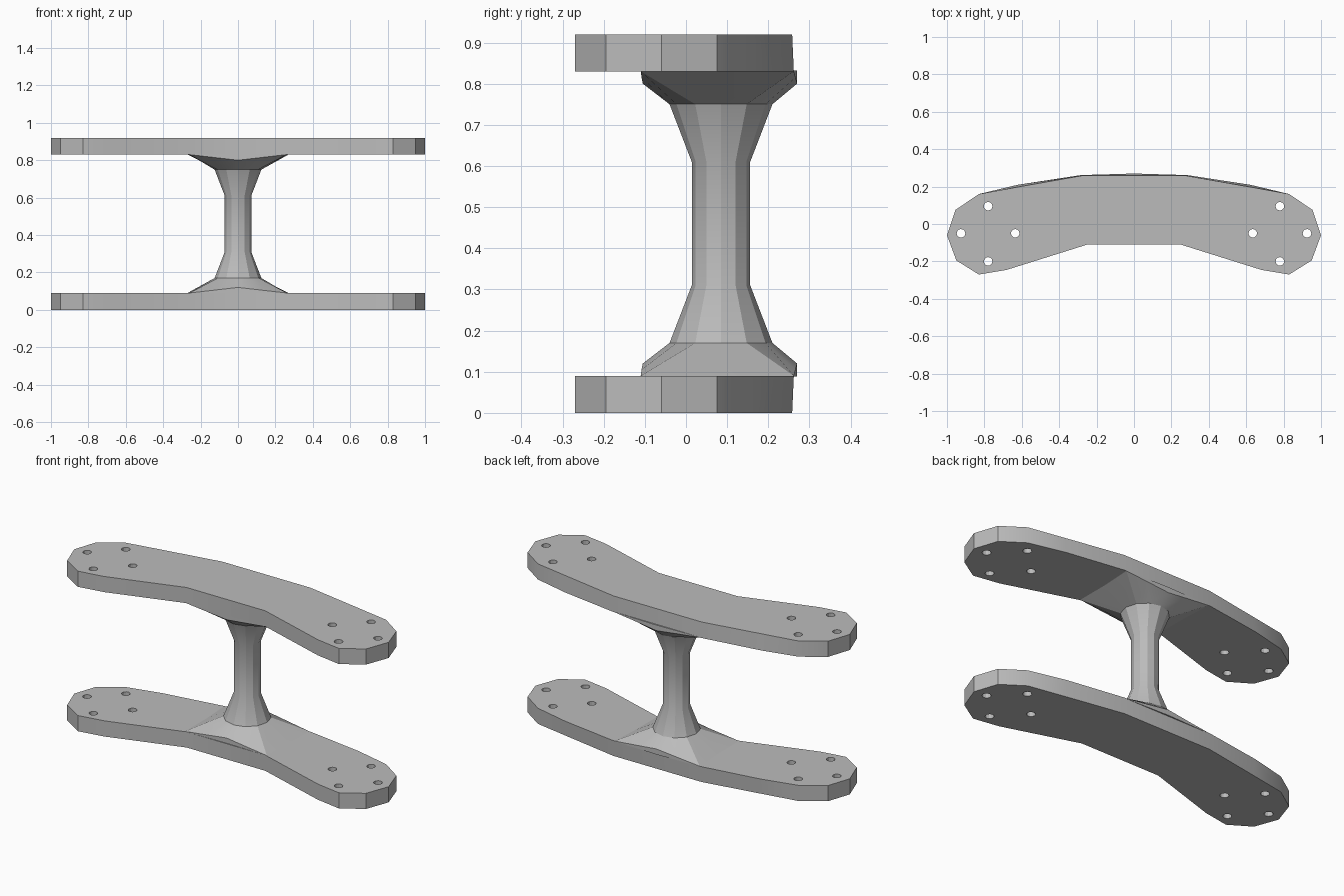
import bpy, bmesh
from math import sin, cos, pi, radians

cube = bpy.data.objects.get("Cube")
if cube:
    bpy.data.objects.remove(cube)

HEIGHT, THICK, AXIS_Y = 0.92, 0.09, 0.085

grey = bpy.data.materials.new("plain grey")
grey.use_nodes = True
grey.diffuse_color = (0.5, 0.5, 0.5, 1)
grey.node_tree.nodes["Principled BSDF"].inputs["Base Color"].default_value = grey.diffuse_color


def finish(name, bm):
    """Turn a bmesh into a shaded object."""
    bmesh.ops.recalc_face_normals(bm, faces=bm.faces)
    mesh = bpy.data.meshes.new(name)
    bm.to_mesh(mesh)
    bm.free()
    mesh.materials.append(grey)
    obj = bpy.data.objects.new(name, mesh)
    bpy.context.collection.objects.link(obj)
    bpy.ops.object.select_all(action='DESELECT')
    obj.select_set(True)
    bpy.context.view_layer.objects.active = obj
    bpy.ops.object.shade_smooth_by_angle(angle=radians(25))


def mirrored(half):
    return half + [(-x, y) for x, y in reversed(half)]


# Half outlines, front to back: the back edge bulges on the inner face
tip = [(0.25, -0.11), (0.68, -0.245), (0.83, -0.27), (0.95, -0.195),
       (1.0, -0.06), (0.955, 0.075), (0.83, 0.16)]
outer = mirrored(tip + [(0.62, 0.198), (0.28, 0.258)])
inner = mirrored(tip + [(0.62, 0.21), (0.28, 0.262)])


def hole(cx, cy, r=0.023, n=12):
    return [(cx + r * cos(2 * pi * i / n), cy + r * sin(2 * pi * i / n)) for i in range(n)]


holes = [hole(s * x, y) for s in (1, -1)
         for x, y in ((0.78, 0.095), (0.78, -0.2), (0.925, -0.05), (0.635, -0.05))]


def plate(name, z_outer, z_inner):
    """Curved plate with bolt holes, filled on both faces."""
    bm = bmesh.new()
    sides = []
    for z, outline in ((z_outer, outer), (z_inner, inner)):
        loops, edges = [], []
        for pts in [outline] + holes:
            vs = [bm.verts.new((x, y, z)) for x, y in pts]
            edges += [bm.edges.new((vs[i - 1], vs[i])) for i in range(len(vs))]
            loops.append(vs)
        bmesh.ops.triangle_fill(bm, edges=edges, use_beauty=True)
        sides.append(loops)
    for a, b in zip(*sides):
        for i in range(len(a)):
            bm.faces.new((a[i - 1], a[i], b[i], b[i - 1]))
    finish(name, bm)


plate("lower_plate", 0, THICK)
plate("upper_plate", HEIGHT, HEIGHT - THICK)


def ring(r, z, n=12):
    return [(r * cos(2 * pi * i / n), AXIS_Y + r * sin(2 * pi * i / n), z) for i in range(n)]


# Foot rim: lies on the plate at the sides, rises at the front and back edges
quarter_back = [(0.26, AXIS_Y, 0.09), (0.27, 0.262, 0.09), (0.13, 0.266, 0.105), (0, 0.27, 0.12)]
quarter_front = [(0, -0.105, 0.12), (0.13, -0.108, 0.105), (0.26, -0.11, 0.09)]
rim = (quarter_back + [(-x, y, z) for x, y, z in quarter_back[2::-1]]
       + [(-x, y, z) for x, y, z in quarter_front[:0:-1]] + quarter_front)
base = [(x, y, 0.088) for x, y, z in rim]

# Column with a flared foot at each end
lower = [base, rim, ring(0.125, 0.17), ring(0.071, 0.31)]
upper = [[(x, y, HEIGHT - z) for x, y, z in level] for level in reversed(lower)]
bm = bmesh.new()
levels = [[bm.verts.new(p) for p in level] for level in lower + upper]
for a, b in zip(levels, levels[1:]):
    for i in range(len(a)):
        bm.faces.new((a[i - 1], a[i], b[i], b[i - 1]))
bm.faces.new(levels[0])
bm.faces.new(levels[-1])
finish("flared_column", bm)
